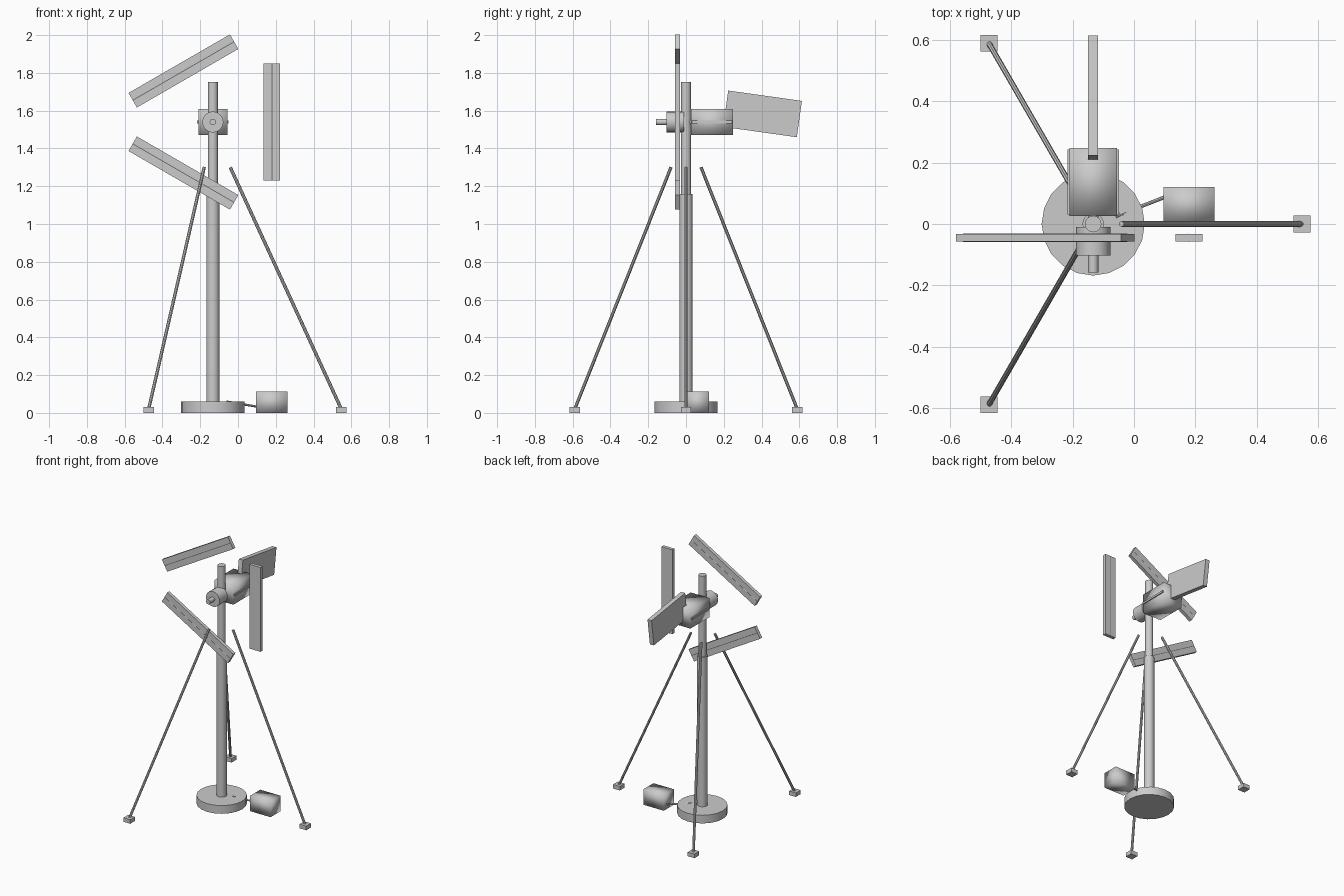
import bpy, math
from mathutils import Vector, Matrix

if "Cube" in bpy.data.objects:
    bpy.data.objects.remove(bpy.data.objects["Cube"])

CX, HZ = -0.133, 1.54          # tower axis x, rotor height


def smooth(o, angle=40):
    bpy.ops.object.select_all(action='DESELECT')
    o.select_set(True)
    bpy.context.view_layer.objects.active = o
    bpy.ops.object.shade_smooth_by_angle(angle=math.radians(angle))


def rod(name, a, b, r, sides=16):
    a, b = Vector(a), Vector(b)
    d = b - a
    bpy.ops.mesh.primitive_cylinder_add(vertices=sides, radius=r, depth=d.length, location=(a + b) / 2)
    o = bpy.context.object
    o.name = name
    o.rotation_euler = d.to_track_quat('Z', 'Y').to_euler()
    smooth(o)
    return o


def box(name, loc, size, rot=(0, 0, 0), soft=False):
    bpy.ops.mesh.primitive_cube_add(size=1, location=loc, rotation=rot)
    o = bpy.context.object
    o.name = name
    o.data.transform(Matrix.Diagonal((*size, 1)))
    if soft:
        o.data.shade_smooth()
    return o


# base and two-stage tower
rod("base_disc", (CX, 0, 0), (CX, 0, 0.06), 0.168, 20)
rod("lower_mast", (CX, 0, 0.03), (CX, 0, 1.16), 0.035)
rod("upper_mast", (CX, 0, 1.1), (CX, 0, 1.752), 0.027)

# generator housing with side trim strips
box("generator_housing", (CX, 0.137, HZ), (0.154, 0.222, 0.14), soft=True)
box("housing_side_trim", (CX, 0.137, HZ), (0.168, 0.212, 0.014))

# hub and shaft
rod("rotor_hub", (CX, -0.103, HZ), (CX, -0.01, HZ), 0.056)
rod("rotor_shaft", (CX, -0.158, HZ), (CX, 0.03, HZ), 0.017, 12)

# three blades set around the hub, each with an embedded spar
for i in range(3):
    t = math.radians(120 * i)
    c = Vector((CX + 0.312 * math.cos(t), -0.045, HZ + 0.312 * math.sin(t)))
    box(f"blade_{i + 1}", c, (0.089, 0.025, 0.62), (0, -t, 0))
    along = Vector((-math.sin(t), 0, math.cos(t))) * 0.309
    rod(f"blade_spar_{i + 1}", c - along, c + along, 0.0135, 8)

# tail vane, tipped slightly down
box("tail_vane", (CX, 0.405, 1.583), (0.033, 0.394, 0.194), (math.radians(-8), 0, 0))

# guy struts and ground anchors
for i in range(3):
    t = math.radians(120 * i)
    u = Vector((math.cos(t), math.sin(t), 0))
    o = Vector((CX, 0, 0))
    rod(f"guy_strut_{i + 1}", o + u * 0.68 + Vector((0, 0, 0.02)),
        o + u * 0.092 + Vector((0, 0, 1.3)), 0.009, 8)
    box(f"ground_anchor_{i + 1}", o + u * 0.68 + Vector((0, 0, 0.015)), (0.055, 0.055, 0.03))

# battery box and its cable
box("battery_box", (0.179, 0.063, 0.057), (0.166, 0.116, 0.114), soft=True)
rod("power_cable", (-0.06, 0.025, 0.06), (0.15, 0.107, 0.025), 0.006, 8)
